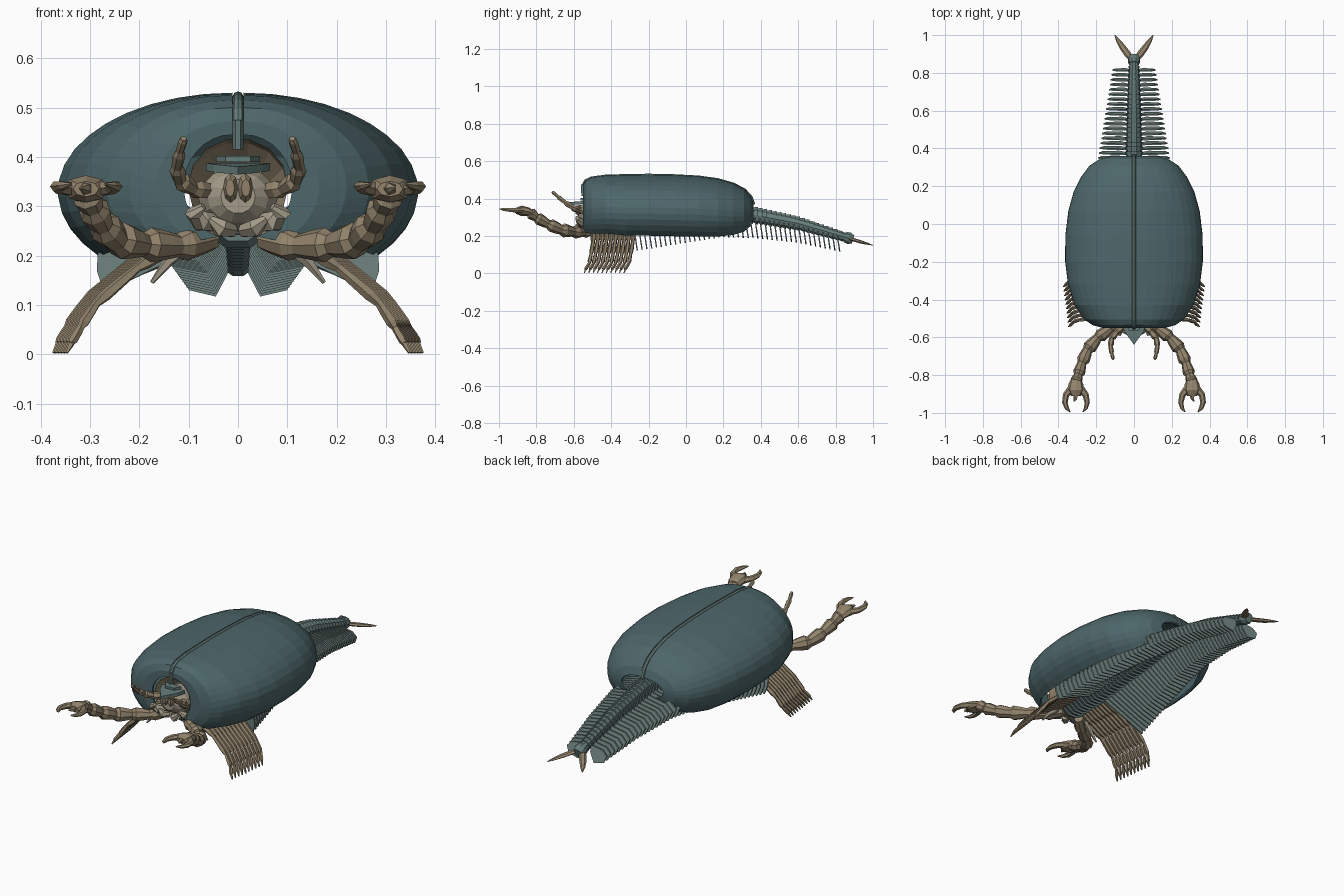
import bpy, bmesh
from math import sin, cos, pi, radians
from mathutils import Vector

def material(name, col):
    m = bpy.data.materials.new(name)
    m.diffuse_color = (*col, 1)
    return m

SHELL = material("shell", (0.075, 0.135, 0.145))
GREEN = material("gill", (0.19, 0.27, 0.25))
BODY = material("body", (0.13, 0.2, 0.19))
TAN = material("limb", (0.29, 0.23, 0.15))
PALE = material("head", (0.37, 0.33, 0.25))

def finish(bm, name, mat):
    bmesh.ops.recalc_face_normals(bm, faces=bm.faces)
    me = bpy.data.meshes.new(name)
    bm.to_mesh(me)
    bm.free()
    me.materials.append(mat)
    ob = bpy.data.objects.new(name, me)
    bpy.context.collection.objects.link(ob)
    return ob

def loft(bm, rings, closed=True, caps=True):
    vs = [[bm.verts.new(p) for p in r] for r in rings]
    n = len(vs[0])
    for a, b in zip(vs, vs[1:]):
        for i in range(n if closed else n - 1):
            j = (i + 1) % n
            bm.faces.new((a[i], a[j], b[j], b[i]))
    if caps:
        bm.faces.new(vs[0])
        bm.faces.new(vs[-1])

def tube(bm, pts, radii, s=1, n=6, flat=1.0):
    pts = [Vector((p[0] * s, p[1], p[2])) for p in pts]
    rings = []
    for i, (p, r) in enumerate(zip(pts, radii)):
        d = (pts[min(i + 1, len(pts) - 1)] - pts[max(i - 1, 0)]).normalized()
        u = d.cross(Vector((0, 0, 1))).normalized()
        v = u.cross(d)
        rings.append([p + u * r * cos(2 * pi * k / n) + v * r * flat * sin(2 * pi * k / n)
                      for k in range(n)])
    loft(bm, rings)

def jointed(bm, pts, radii, s, n=7):
    # chain of swollen segments with pinched joints
    P, R = [], []
    for i in range(len(pts) - 1):
        a, b = Vector(pts[i]), Vector(pts[i + 1])
        for f, k in ((0.04, 0.78), (0.35, 0.95), (0.8, 1.12)):
            P.append(a.lerp(b, f))
            R.append((radii[i] * (1 - f) + radii[i + 1] * f) * k)
    P.append(Vector(pts[-1]))
    R.append(radii[-1] * 0.8)
    tube(bm, P, R, s, n)

def interp(table, y):
    for a, b in zip(table, table[1:]):
        if y <= b[0]:
            f = max(0, (y - a[0]) / (b[0] - a[0]))
            return [p + (q - p) * f for p, q in zip(a[1:], b[1:])]
    return list(table[-1][1:])

# carapace valves: y, half width, centre z, half height, lower edge angle
ST = [(-.55, .11, .34, .105, -75), (-.55, .165, .342, .13, -60), (-.535, .22, .34, .16, -50),
      (-.505, .265, .337, .178, -44), (-.43, .315, .335, .19, -40), (-.32, .35, .33, .198, -40),
      (-.2, .365, .33, .2, -40), (-.06, .364, .327, .2, -40), (.07, .348, .323, .197, -40),
      (.17, .32, .318, .188, -40), (.25, .28, .315, .168, -41), (.31, .235, .315, .138, -42),
      (.345, .18, .32, .095, -45), (.36, .12, .325, .05, -50)]
for s, side in ((1, "right"), (-1, "left")):
    bm = bmesh.new()
    rings = []
    for y, w, zc, h, end in ST:
        ring = []
        for k in range(15):
            t = radians(90 + (end - 90) * k / 14)
            ring.append((s * (.011 + (w - .011) * cos(t)), y, zc + h * sin(t)))
        rings.append(ring)
    loft(bm, rings, closed=False, caps=False)
    ob = finish(bm, "carapace_valve_" + side, SHELL)
    mod = ob.modifiers.new("thickness", 'SOLIDIFY')
    mod.thickness = .01
    mod.offset = -1

# hinge rod between the valves
bm = bmesh.new()
tube(bm, [(0, y, zc + h - .008) for y, w, zc, h, e in ST[1:]], [.011] * (len(ST) - 1), n=8)
tube(bm, [(0, -.55, .415), (0, -.552, .475)], [.011, .011], n=6)
finish(bm, "dorsal_hinge", BODY)

# segmented trunk and tail: y, axis z, radius
AX = [(-.5, .29, .075), (-.25, .29, .07), (.2, .32, .055), (.36, .313, .048),
      (.6, .267, .04), (.83, .2, .029), (.89, .18, .024)]
N = 54
bm = bmesh.new()
for i in range(N):
    y0 = -.5 + i * 1.36 / N
    y1 = y0 + 1.36 / N * 1.1
    rings = []
    for y, k in ((y0, .85), (y1, 1.06)):
        z, r = interp(AX, y)
        rings.append([(r * k * cos(2 * pi * j / 10), y, z + r * k * sin(2 * pi * j / 10))
                      for j in range(10)])
    loft(bm, rings)
tube(bm, [(0, .85, .195), (0, .87, .188), (0, .893, .18)], [.03, .033, .024], n=10)
finish(bm, "trunk_segments", BODY)

# gill flaps, morphing from wide front flaps to small tail flaps (x, z offset from axis)
WIDE = [(.04, -.01), (.285, -.085), (.287, -.12), (.272, -.168), (.2, -.13), (.05, -.06)]
MID = [(.03, -.01), (.15, -.03), (.19, -.06), (.17, -.11), (.08, -.125), (.03, -.05)]
TAIL = [(.02, 0), (.09, -.01), (.115, -.035), (.1, -.07), (.045, -.083), (.02, -.035)]
FLAP = [[y] + [c for p in poly for c in p] for y, poly in ((-.27, WIDE), (.36, MID), (.83, TAIL))]
for s, side in ((1, "right"), (-1, "left")):
    bm = bmesh.new()
    for i in range(43):
        y = -.265 + i * 1.095 / 42
        c = interp(FLAP, y)
        z = interp(AX, y)[0]
        poly = list(zip(c[::2], c[1::2]))
        loft(bm, [[(s * x, y - .012 + d - .15 * (o + .08), z + o) for x, o in poly]
                  for d in (0, .007)])
    finish(bm, "gill_flaps_" + side, GREEN)

    # walking legs
    bm = bmesh.new()
    for i in range(10):
        y, e = -.495 + i * .0235, i * .003
        f = y - .012
        jointed(bm, [(.05, y, .265), (.12 + e, y, .222), (.2 + e, y, .178), (.285 + e, f, .105),
                     (.318 + e, f - .01, .055), (.338 + e, f - .03, .022)],
                [.014, .013, .012, .011, .01, .008], s, 5)
        tube(bm, [(.336 + e, f - .028, .024), (.347 + e, f - .036, .003)], [.007, .003], s, 4)
    finish(bm, "walking_legs_" + side, TAN)

    # clawed arm with hand and two hooked fingers
    bm = bmesh.new()
    jointed(bm, [(.05, -.49, .235), (.12, -.55, .22), (.19, -.6, .222), (.245, -.665, .232),
                 (.275, -.735, .262), (.295, -.8, .298), (.307, -.835, .325)],
            [.03, .03, .032, .034, .03, .029, .028], s, 8)
    tube(bm, [(.305, -.81, .315), (.307, -.845, .33), (.308, -.88, .335), (.308, -.91, .335)],
         [.022, .038, .046, .026], s, 8, .6)
    tube(bm, [(.335, -.875, .335), (.36, -.905, .337), (.366, -.945, .34), (.355, -.975, .342),
              (.338, -.995, .345)], [.02, .017, .015, .011, .003], s, 6, .8)
    tube(bm, [(.28, -.875, .335), (.256, -.905, .337), (.248, -.945, .34), (.255, -.975, .342),
              (.27, -.995, .345)], [.02, .017, .014, .01, .003], s, 6, .8)
    tube(bm, [(.308, -.9, .335), (.31, -.925, .337), (.318, -.94, .338)], [.016, .01, .003], s, 5)
    finish(bm, "claw_arm_" + side, TAN)

    # antenna
    bm = bmesh.new()
    jointed(bm, [(.05, -.53, .33), (.09, -.57, .335), (.118, -.605, .352), (.124, -.645, .378),
                 (.118, -.685, .41), (.11, -.715, .437)], [.018, .018, .017, .014, .011, .008], s, 6)
    finish(bm, "antenna_" + side, TAN)

    # mouthparts beneath the head
    bm = bmesh.new()
    tube(bm, [(.03, -.52, .265), (.075, -.56, .27), (.09, -.575, .285), (.07, -.585, .3)],
         [.02, .022, .018, .008], s, 6)
    tube(bm, [(.01, -.55, .25), (.035, -.575, .255), (.055, -.57, .275)], [.014, .02, .008], s, 6)
    tube(bm, [(.09, -.49, .23), (.14, -.5, .19), (.175, -.5, .145)], [.014, .012, .004], s, 5)
    finish(bm, "mouthparts_" + side, PALE)

    # eye
    bm = bmesh.new()
    tube(bm, [(.014, -.55, .337), (.015, -.575, .337), (.016, -.59, .337)],
         [.014, .015, .009], s, 8, 2.0)
    finish(bm, "eye_" + side, TAN)

    # tail fork blade
    bm = bmesh.new()
    tube(bm, [(.012, .87, .187), (.03, .895, .18), (.06, .935, .168), (.085, .972, .158),
              (.102, 1.0, .15)], [.012, .018, .017, .011, .002], s, 6, .5)
    finish(bm, "tail_fork_" + side, TAN)

def ring_xz(y, rx, rz, zc, n=14):
    return [(rx * cos(2 * pi * j / n), y, zc + rz * sin(2 * pi * j / n)) for j in range(n)]

# rounded head, brown bowl behind it, and the pointed brow plate
bm = bmesh.new()
loft(bm, [ring_xz(-.45, .075, .065, .31), ring_xz(-.52, .08, .065, .315),
          ring_xz(-.555, .062, .052, .318), ring_xz(-.575, .035, .035, .32)])
finish(bm, "head", PALE)
bm = bmesh.new()
loft(bm, [ring_xz(-.54, .102, .098, .34), ring_xz(-.49, .1, .095, .335),
          ring_xz(-.44, .07, .065, .32)], caps=False)
finish(bm, "head_bowl", TAN)
bm = bmesh.new()
loft(bm, [[(-.065, -.53, z), (.065, -.53, z), (.05, -.57, z - .003), (0, -.64, z - .008),
           (-.05, -.57, z - .003)] for z in (.372, .388)])
loft(bm, [[(-.045, -.53, z), (.045, -.53, z), (.025, -.565, z), (-.025, -.565, z)]
          for z in (.39, .402)])
finish(bm, "brow_plate", BODY)
